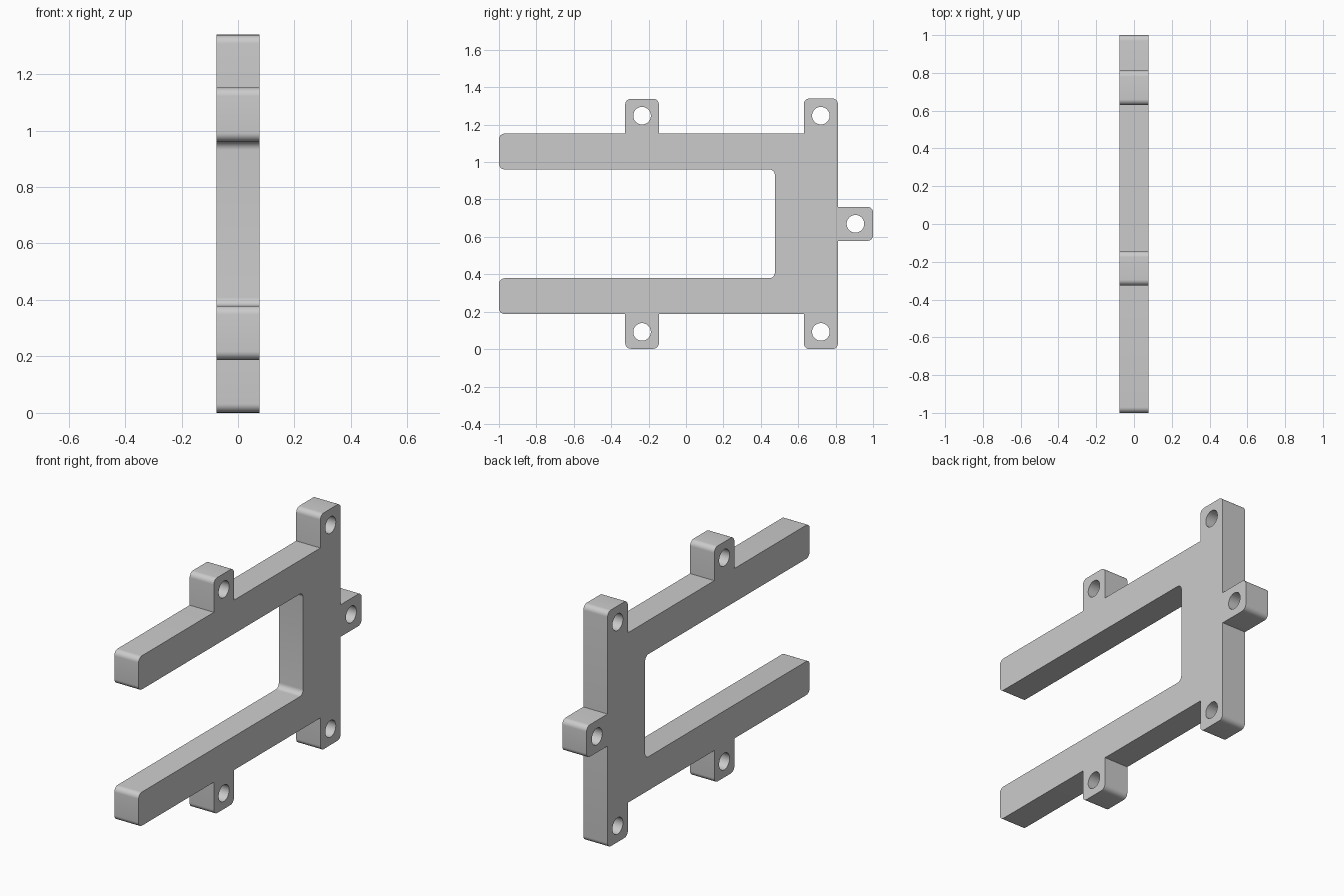
import bpy, bmesh, math
from mathutils import Vector, Matrix

cube = bpy.data.objects.get("Cube")
if cube:
    bpy.data.objects.remove(cube, do_unlink=True)

HALF_THICK = 0.076
MID_Z = 0.67
R = 0.03

grey = bpy.data.materials.new("plain grey")
grey.use_nodes = True
colour = (0.6, 0.6, 0.6, 1)
grey.diffuse_color = colour
grey.node_tree.nodes["Principled BSDF"].inputs["Base Color"].default_value = colour


def fillet(corners, steps=8):
    """Round each (y, z, radius) right-angle corner of a closed outline."""
    points = []
    for i, (y, z, r) in enumerate(corners):
        p = Vector((y, z))
        if r == 0:
            points.append(p)
            continue
        a = (Vector(corners[i - 1][:2]) - p).normalized() * r
        b = (Vector(corners[(i + 1) % len(corners)][:2]) - p).normalized() * r
        for k in range(steps + 1):
            t = k / steps * math.pi / 2
            points.append(p + a * (1 - math.sin(t)) + b * (1 - math.cos(t)))
    return points


def circle(y, z, r, n=40):
    return [Vector((y + r * math.cos(k * math.tau / n),
                    z + r * math.sin(k * math.tau / n))) for k in range(n)]


def add_loop(curve, points):
    spline = curve.splines.new("POLY")
    spline.points.add(len(points) - 1)
    for sp, p in zip(spline.points, points):
        sp.co = (p.x, p.y, 0, 1)
    spline.use_cyclic_u = True


# Upper half of the fork outline: slot, arm, two mounting ears, back ear
upper = [(0.475, 0.291, R), (-1, 0.291, R), (-1, 0.482, R),
         (-0.325, 0.482, 0), (-0.325, 0.668, R), (-0.145, 0.668, R),
         (-0.145, 0.482, 0), (0.63, 0.482, 0), (0.63, 0.67, R),
         (0.812, 0.67, R), (0.812, 0.091, 0), (1, 0.091, R)]
lower = [(y, -z, r) for y, z, r in reversed(upper)]

# Flat outline with screw holes, given thickness
curve = bpy.data.curves.new("fork_profile", "CURVE")
curve.dimensions = "2D"
curve.fill_mode = "BOTH"
curve.extrude = HALF_THICK
add_loop(curve, fillet(upper + lower))
holes = [(y, s * 0.578) for y in (-0.235, 0.721) for s in (1, -1)] + [(0.906, 0)]
for y, z in holes:
    add_loop(curve, circle(y, z, 0.047))

# Turn the profile into a mesh standing in the y-z plane
helper = bpy.data.objects.new("profile_helper", curve)
bpy.context.collection.objects.link(helper)
bpy.context.view_layer.update()
mesh = bpy.data.meshes.new_from_object(
    helper.evaluated_get(bpy.context.evaluated_depsgraph_get()))
bpy.data.objects.remove(helper, do_unlink=True)
stand = Matrix(((0, 0, 1, 0), (1, 0, 0, 0), (0, 1, 0, MID_Z), (0, 0, 0, 1)))
mesh.transform(stand)

bm = bmesh.new()
bm.from_mesh(mesh)
bmesh.ops.remove_doubles(bm, verts=bm.verts, dist=0.0001)
bmesh.ops.recalc_face_normals(bm, faces=bm.faces)
for face in bm.faces:
    face.material_index = 0
bm.to_mesh(mesh)
bm.free()

mesh.name = "fork_bracket"
mesh.materials.clear()
mesh.materials.append(grey)
bracket = bpy.data.objects.new("fork_bracket", mesh)
bpy.context.collection.objects.link(bracket)
bpy.ops.object.select_all(action="DESELECT")
bracket.select_set(True)
bpy.context.view_layer.objects.active = bracket
bpy.ops.object.shade_smooth_by_angle(angle=math.radians(30))
